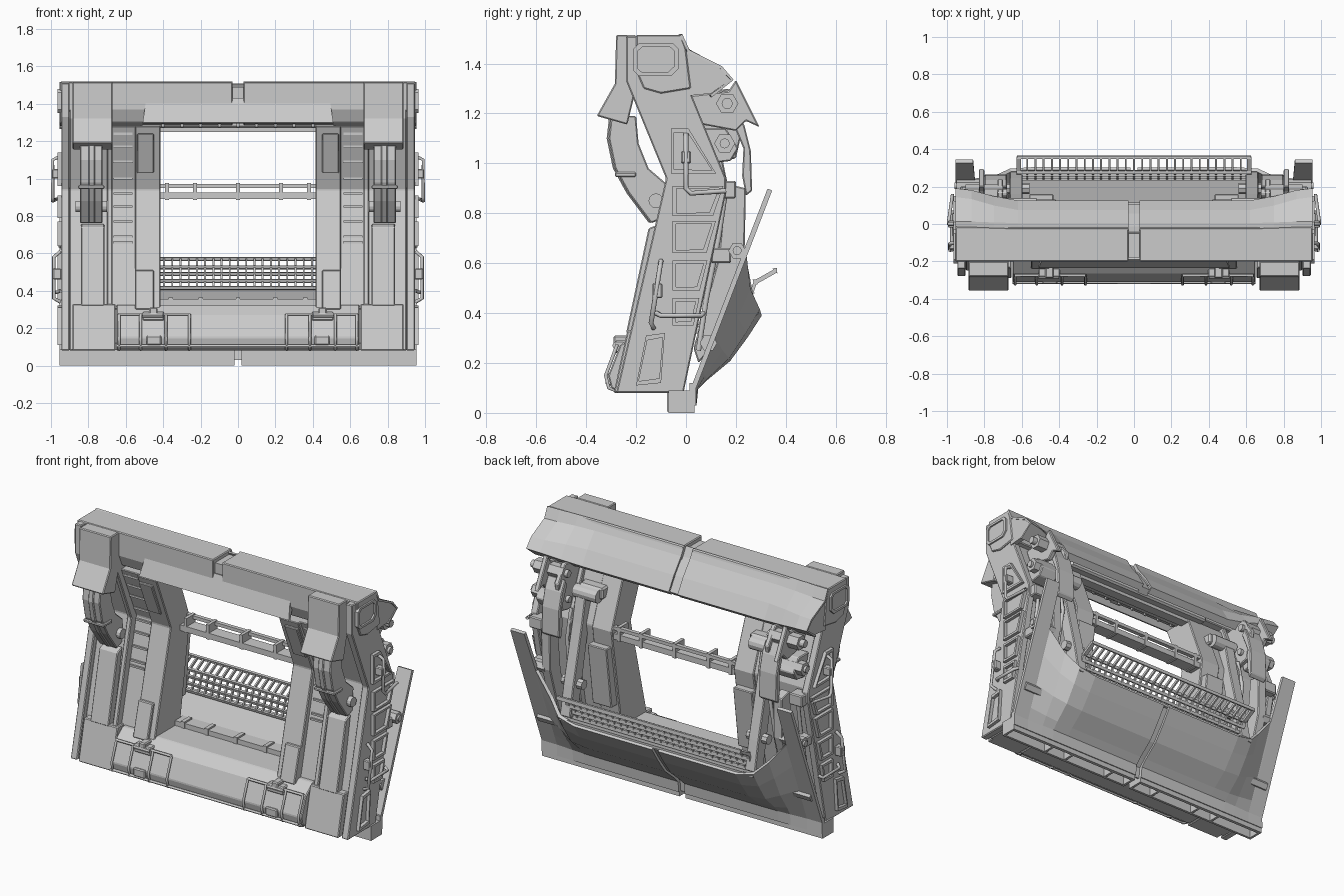
import bpy, bmesh, math
from mathutils import Matrix, Vector


def finish(name, bm, mirror=True, bevel=0.0, solid=0.0):
    """Turn a bmesh into an object, optionally mirrored over x."""
    bmesh.ops.recalc_face_normals(bm, faces=bm.faces)
    me = bpy.data.meshes.new(name)
    bm.to_mesh(me)
    bm.free()
    ob = bpy.data.objects.new(name, me)
    bpy.context.collection.objects.link(ob)
    if solid:
        m = ob.modifiers.new("thick", 'SOLIDIFY')
        m.thickness, m.offset = solid, 0
    if bevel:
        m = ob.modifiers.new("bevel", 'BEVEL')
        m.width, m.segments, m.limit_method = bevel, 1, 'ANGLE'
    if mirror:
        m = ob.modifiers.new("mirror", 'MIRROR')
        m.use_mirror_merge = False
    return ob


def add_prism(bm, pts, x0, x1):
    a = [bm.verts.new((x0, y, z)) for y, z in pts]
    b = [bm.verts.new((x1, y, z)) for y, z in pts]
    bm.faces.new(a)
    bm.faces.new(b[::-1])
    for i in range(len(pts)):
        j = (i + 1) % len(pts)
        bm.faces.new((a[i], b[i], b[j], a[j]))


def prism(name, pts, x0, x1, mirror=True, bevel=0.005):
    bm = bmesh.new()
    add_prism(bm, pts, x0, x1)
    return finish(name, bm, mirror, bevel)


def boxes(name, dims, mirror=True, bevel=0.0):
    bm = bmesh.new()
    for x0, x1, y0, y1, z0, z1 in dims:
        m = Matrix.Translation(((x0+x1)/2, (y0+y1)/2, (z0+z1)/2)) @ Matrix.Diagonal((x1-x0, y1-y0, z1-z0, 1))
        bmesh.ops.create_cube(bm, size=1, matrix=m)
    return finish(name, bm, mirror, bevel)


def pins(name, items):
    """Cylinders along x: (x0, x1, y, z, radius, sides)."""
    bm = bmesh.new()
    for x0, x1, y, z, r, n in items:
        m = Matrix.Translation(((x0+x1)/2, y, z)) @ Matrix.Rotation(math.pi/2, 4, 'Y')
        bmesh.ops.create_cone(bm, cap_ends=True, segments=n, radius1=r, radius2=r, depth=x1-x0, matrix=m)
    return finish(name, bm)


def tube(name, paths, r, closed=False):
    cu = bpy.data.curves.new(name, 'CURVE')
    cu.dimensions, cu.bevel_depth, cu.bevel_resolution = '3D', r, 1
    for pts in paths:
        s = cu.splines.new('POLY')
        s.points.add(len(pts) - 1)
        for p, c in zip(s.points, pts):
            p.co = (*c, 1)
        s.use_cyclic_u = closed
    tmp = bpy.data.objects.new(name, cu)
    bm = bmesh.new()
    bm.from_mesh(tmp.to_mesh())
    bpy.data.objects.remove(tmp)
    return finish(name, bm)


def rings(name, polys, x0, x1, w):
    """Raised window frames in the yz plane."""
    bm = bmesh.new()
    for pts in polys:
        c = sum((Vector(p) for p in pts), Vector((0, 0))) / len(pts)
        inn = [c + (Vector(p) - c) * (1 - w / (Vector(p) - c).length) for p in pts]
        vs = [[bm.verts.new((x, p[0], p[1])) for p in q] for x, q in ((x0, pts), (x1, pts), (x1, inn), (x0, inn))]
        for k in range(3):
            for i in range(len(pts)):
                j = (i + 1) % len(pts)
                bm.faces.new((vs[k][i], vs[k][j], vs[k+1][j], vs[k+1][i]))
    return finish(name, bm)


def loft(name, stations, solid):
    """Skin through rows of (x, y, z) points."""
    bm = bmesh.new()
    rows = [[bm.verts.new(p) for p in s] for s in stations]
    for a, b in zip(rows, rows[1:]):
        for i in range(len(a) - 1):
            bm.faces.new((a[i], a[i+1], b[i+1], b[i]))
    return finish(name, bm, True, 0, solid)


def fy(z):
    """Front line of the bent side columns."""
    if z < 0.94:
        return -0.28 + (z - 0.08) / 0.86 * 0.2
    return -0.08 - min(1, (z - 0.94) / 0.38) * 0.16


# side columns: outer plate, recessed web, inner flange
COL = [(-0.24, 1.51), (-0.02, 1.51), (0, 1.46), (0, 1.33), (0.16, 0.94), (0.16, 0.88), (-0.01, 0.08), (-0.28, 0.08), (-0.08, 0.94), (-0.24, 1.33)]
WEB = [(-0.2, 1.5), (-0.03, 1.5), (-0.02, 1.32), (0.12, 0.94), (0.11, 0.86), (-0.04, 0.08), (-0.25, 0.08), (-0.05, 0.94), (-0.2, 1.32)]
prism("column_outer_plate", COL, 0.9, 0.945)
prism("column_web", WEB, 0.67, 0.9)
prism("column_inner_flange", COL, 0.67, 0.7)
prism("column_foot", [(-0.29, 0.08), (-0.235, 0.33), (-0.15, 0.33), (-0.15, 0.08)], 0.655, 0.885)

# raised frames on the outer side, with the rim strips
lad = []
for z0, z1 in ((0.79, 0.91), (0.64, 0.77), (0.49, 0.61), (0.35, 0.46)):
    f = lambda z: (z - 0.35) / 0.56
    lad.append([(-0.055, z0), (0.03 + f(z0)*0.1, z0), (0.03 + f(z1)*0.12, z1), (-0.055, z1)])
rings("side_window_frames", lad + [
    [(-0.21, 1.37), (-0.19, 1.35), (-0.06, 1.35), (-0.03, 1.38), (-0.03, 1.46), (-0.05, 1.48), (-0.19, 1.48), (-0.21, 1.46)],
    [(-0.06, 0.96), (0.12, 0.96), (0.01, 1.14), (-0.06, 1.14)],
    [(-0.2, 0.11), (-0.1, 0.12), (-0.085, 0.32), (-0.16, 0.31)]], 0.945, 0.965, 0.02)

# side grab handles
tube("side_handles", [
    [(0.95, 0, 1.12), (0.99, 0, 1.1), (0.99, 0.0, 0.9), (0.99, 0.02, 0.88), (0.97, 0.16, 0.89)],
    [(0.95, -0.13, 0.34), (0.985, -0.14, 0.36), (0.985, -0.105, 0.58), (0.95, -0.1, 0.61)],
    [(0.95, -0.12, 0.4), (0.975, -0.1, 0.39), (0.975, 0.06, 0.39), (0.95, 0.07, 0.4)]], 0.01)
boxes("handle_blocks", [(0.945, 0.995, -0.02, 0.02, 1.0, 1.05), (0.945, 0.99, -0.135, -0.095, 0.46, 0.52)], bevel=0.005)

# top beam with centre groove and rear hood
prism("top_beam", [(-0.2, 1.515), (-0.02, 1.515), (0.0, 1.46), (0.02, 1.3), (-0.1, 1.28), (-0.17, 1.3), (-0.2, 1.37)], 0.03, 0.955)
boxes("top_groove_filler", [(-0.035, 0.035, -0.18, -0.035, 1.3, 1.49)], False)
HC = [(-0.03, 1.515), (0.0, 1.46), (0.07, 1.37), (0.12, 1.29), (0.09, 1.265)]
HE = [(-0.02, 1.515), (0.01, 1.45), (0.14, 1.385), (0.185, 1.335), (0.1, 1.27)]
loft("rear_hood", [[(x, a[0]+(b[0]-a[0])*t, a[1]+(b[1]-a[1])*t) for a, b in zip(HC, HE)]
                   for x, t in ((0.03, 0), (0.62, 0), (0.75, 0.35), (0.87, 0.85), (0.955, 1))], 0.012)
loft("hood_seam", [[(x, y - 0.018, z - 0.008) for y, z in HC] for x in (0, 0.035)], 0.01)
prism("hood_end_cap", [(0, 1.45), (0.14, 1.38), (0.18, 1.335), (0.1, 1.28), (0, 1.27)], 0.92, 0.95, bevel=0)
boxes("header_box", [(-0.52, 0.52, -0.12, 0.05, 1.27, 1.36)], False, 0.01)
boxes("header_strip", [(-0.42, 0.42, -0.06, 0.0, 1.25, 1.27)]
      + [(x/10-0.008, x/10+0.008, -0.14, -0.12, 1.275, 1.3) for x in range(-4, 5)], False)

# front visor over the opening
bm = bmesh.new()
add_prism(bm, [(-0.19, 1.43), (-0.235, 1.3), (-0.22, 1.295), (-0.15, 1.42)], -0.49, 0.49)
for v in bm.verts:
    if v.co.z < 1.35:
        v.co.x *= 1.04
finish("front_visor", bm, False)

# flared shields on the upper columns
prism("column_shield", [(-0.28, 1.515), (-0.285, 1.32), (-0.358, 1.19), (-0.235, 1.155), (-0.2, 1.3), (-0.2, 1.515)], 0.67, 0.885)

# curved front arms with slotted lower rails
ARM = [(-0.3, 1.19), (-0.31, 1.1), (-0.285, 0.98), (-0.23, 0.88), (-0.14, 0.76), (-0.09, 0.78),
       (-0.08, 0.92), (-0.15, 0.98), (-0.19, 1.08), (-0.2, 1.19)]
prism("curved_arm", ARM, 0.725, 0.845)
prism("arm_ridge", [(y - 0.008, z) for y, z in ARM], 0.765, 0.8)
boxes("arm_clamp", [(0.715, 0.855, -0.285, -0.2, 0.945, 0.965)], bevel=0.005)
pins("arm_pins", [(0.7, 0.87, -0.12, 0.85, 0.03, 12)])
prism("column_rail", [(-0.24, 0.32), (-0.15, 0.74), (-0.1, 0.76), (-0.18, 0.32)], 0.715, 0.84)
tube("rail_slot", [[(x, fy(z) + 0.013, z) for x, z in
     ((0.745, 0.45), (0.775, 0.41), (0.81, 0.45), (0.81, 0.68), (0.775, 0.73), (0.745, 0.68))]], 0.007, True)

# recessed ladder strips and inner posts of the opening
prism("ladder_strip", [(-0.18, 1.28), (0.0, 1.28), (0.12, 0.94), (0.0, 0.3), (-0.18, 0.3), (-0.03, 0.94)], 0.54, 0.68)
boxes("ladder_rungs", [(0.565, 0.665, fy(z) + 0.04, fy(z) + 0.08, z - 0.006, z + 0.006)
      for z in (0.66, 0.69, 0.77, 0.85, 0.92, 1.0, 1.09, 1.17, 1.24)])
prism("inner_post", [(-0.2, 1.28), (0.0, 1.28), (0.13, 0.94), (0.03, 0.3), (-0.22, 0.3), (-0.06, 0.94)], 0.415, 0.55)
prism("post_base", [(-0.24, 0.3), (-0.185, 0.51), (-0.1, 0.51), (-0.1, 0.3)], 0.45, 0.55)
prism("post_pad", [(-0.2, 1.24), (-0.11, 1.03), (-0.05, 1.03), (-0.05, 1.24)], 0.45, 0.54)
prism("post_rear_block", [(0.02, 0.84), (0.16, 0.84), (0.11, 0.46), (0.02, 0.46)], 0.43, 0.56)

# crossbars across the opening
boxes("middle_crossbar", [(-0.42, 0.42, 0.03, 0.11, 0.89, 0.925), (-0.42, 0.42, 0.09, 0.115, 0.95, 0.97)]
      + [(x*0.1-0.01, x*0.1+0.01, 0.03, 0.115, 0.885, 0.975) for x in (-3.8, -2.3, 0, 2.3, 3.8)], False)
boxes("lower_crossbar", [(-0.42, 0.42, -0.02, 0.06, 0.32, 0.355)]
      + [(x*0.1-0.012, x*0.1+0.012, -0.025, 0.05, 0.32, 0.365) for x in (-3.6, -2, 0, 2, 3.6)], False)

# lower front beam, bumper frames and latches
prism("lower_beam", [(-0.26, 0.08), (-0.3, 0.1), (-0.312, 0.15), (-0.265, 0.27), (-0.2, 0.325), (0.02, 0.325), (-0.01, 0.08)], -0.65, 0.65, False)
bump = lambda x: [(x, -0.27, 0.085), (x, -0.31, 0.1), (x, -0.322, 0.15), (x, -0.275, 0.275)]
tube("bumper_frames", [bump(x) for x in (0.26, 0.385, 0.52, 0.635)]
     + [[(0.26, -0.275, 0.275), (0.64, -0.275, 0.275)], [(0, -0.312, 0.105), (0.65, -0.312, 0.105)]], 0.008)
boxes("bumper_latches", [(0.395, 0.51, -0.285, -0.2, 0.24, 0.29), (0.41, 0.49, -0.322, -0.28, 0.11, 0.16),
      (0.43, 0.475, -0.29, -0.22, 0.26, 0.31)], bevel=0.006)
pins("latch_pins", [(0.4, 0.51, -0.28, 0.27, 0.015, 8)])

# bottom skirt with open cells
boxes("bottom_skirt", [(0.02, 0.955, -0.07, -0.055, 0.0, 0.09), (0.02, 0.955, 0.015, 0.035, 0.0, 0.12), (0.02, 0.955, -0.07, 0.03, 0.06, 0.09)]
      + [(x, x + 0.015, -0.07, 0.03, 0.0, 0.09) for x in (0.02, 0.17, 0.48, 0.63, 0.94)])
boxes("skirt_pads", [(0.03, 0.18, -0.076, -0.06, 0.005, 0.08), (0.49, 0.64, -0.076, -0.06, 0.005, 0.08)])

# rear blade: bulged in the middle, straight raised wings at the ends
BULGE = [(0.032, 0.03), (0.04, 0.1), (0.08, 0.14), (0.17, 0.215), (0.24, 0.31), (0.295, 0.395)]


def blade_row(x, b, top):
    row = []
    for y, z in BULGE:
        zz = z if z < 0.1 else 0.1 + (z - 0.1) / 0.295 * (top - 0.1)
        row.append((x, y * b + (0.03 + max(0, zz - 0.1) * 0.385) * (1 - b), zz))
    return row


loft("rear_blade", [blade_row(*s) for s in ((0.02, 1, 0.395), (0.55, 1, 0.395), (0.66, 0.95, 0.42), (0.74, 0.6, 0.5),
                                           (0.85, 0, 0.63), (0.86, 0, 0.895), (0.955, 0, 0.895))], 0.02)
loft("blade_seam", [[(x, y - 0.015, z) for _, y, z in blade_row(0, 1, 0.39)] for x in (0, 0.03)], 0.01)
prism("blade_lid", [(0.29, 0.41), (0.29, 0.395), (0.02, 0.31), (0.02, 0.34)], -0.66, 0.66, False, 0)

# U-shaped rear inner frame
prism("rear_frame_arm", [(0.03, 1.17), (0.12, 1.15), (0.16, 0.95), (0.245, 0.6), (0.28, 0.42), (0.2, 0.4), (0.16, 0.6), (0.09, 0.94)], 0.595, 0.665)
boxes("rear_frame_top", [(0.5, 0.66, 0.02, 0.1, 1.1, 1.17)], bevel=0.01)

# bent grille: steep lower part and shallow upper lip, crossed by rails
GP = [(0.235, 0.42), (0.272, 0.53), (0.352, 0.575)]
bm = bmesh.new()
for i in range(29):
    x, w = -0.615 + i * 1.23 / 28, 0.012 if i in (0, 28) else 0.005
    back = [(y + 0.01, z - 0.014) for y, z in GP[::-1]]
    add_prism(bm, GP + back, x - w, x + w)
for y, z in (GP[0], (0.247, 0.457), (0.26, 0.494), GP[1], GP[2]):
    add_prism(bm, [(y - 0.005, z + 0.004), (y + 0.012, z + 0.006), (y + 0.014, z - 0.016), (y, z - 0.012)], -0.625, 0.625)
finish("grille", bm, False)

# rear linkage: brackets, guards, pivots
prism("link_bracket", [(0.0, 1.27), (0.17, 1.29), (0.2, 1.335), (0.295, 1.145), (0.24, 1.17), (0.2, 1.13), (0.04, 1.16)], 0.8, 0.83)
prism("link_bracket_inner", [(0.0, 1.27), (0.17, 1.3), (0.24, 1.2), (0.2, 1.02), (0.1, 1.0)], 0.7, 0.73)
prism("link_guard", [(0.2, 1.22), (0.235, 1.15), (0.26, 1.05), (0.265, 0.89), (0.24, 0.87), (0.225, 0.95), (0.23, 1.06), (0.18, 1.18)], 0.68, 0.8)
prism("link_lower", [(0.06, 1.14), (0.16, 1.14), (0.21, 1.06), (0.18, 1.01), (0.1, 1.0)], 0.76, 0.88)
prism("blade_strut", [(0.16, 0.92), (0.24, 0.9), (0.235, 0.65), (0.12, 0.28), (0.05, 0.2), (0.03, 0.26), (0.13, 0.62)], 0.76, 0.82)
pins("pivots", [(0.7, 0.9, 0.165, 1.24, 0.045, 6), (0.68, 0.93, 0.165, 1.24, 0.022, 12),
                (0.7, 0.92, 0.155, 1.08, 0.042, 6), (0.68, 0.935, 0.155, 1.08, 0.02, 12),
                (0.8, 0.95, 0.205, 0.65, 0.035, 6), (0.78, 0.96, 0.205, 0.65, 0.018, 12),
                (0.8, 0.93, 0.09, 0.28, 0.035, 6), (0.52, 0.68, 0.1, 1.12, 0.04, 12), (0.56, 0.7, 0.19, 0.6, 0.03, 8)])
boxes("rear_clamps", [(0.84, 0.93, 0.12, 0.2, 0.86, 0.93), (0.84, 0.93, 0.1, 0.18, 0.6, 0.66)], bevel=0.006)
tube("hydraulic_lines", [[(0.87, 0.16, 0.9), (0.87, 0.13, 0.7), (0.87, 0.08, 0.45), (0.87, 0.05, 0.25)],
                         [(0.69, 0.13, 1.02), (0.69, 0.17, 0.85), (0.7, 0.13, 0.6), (0.7, 0.06, 0.35)]], 0.012)
